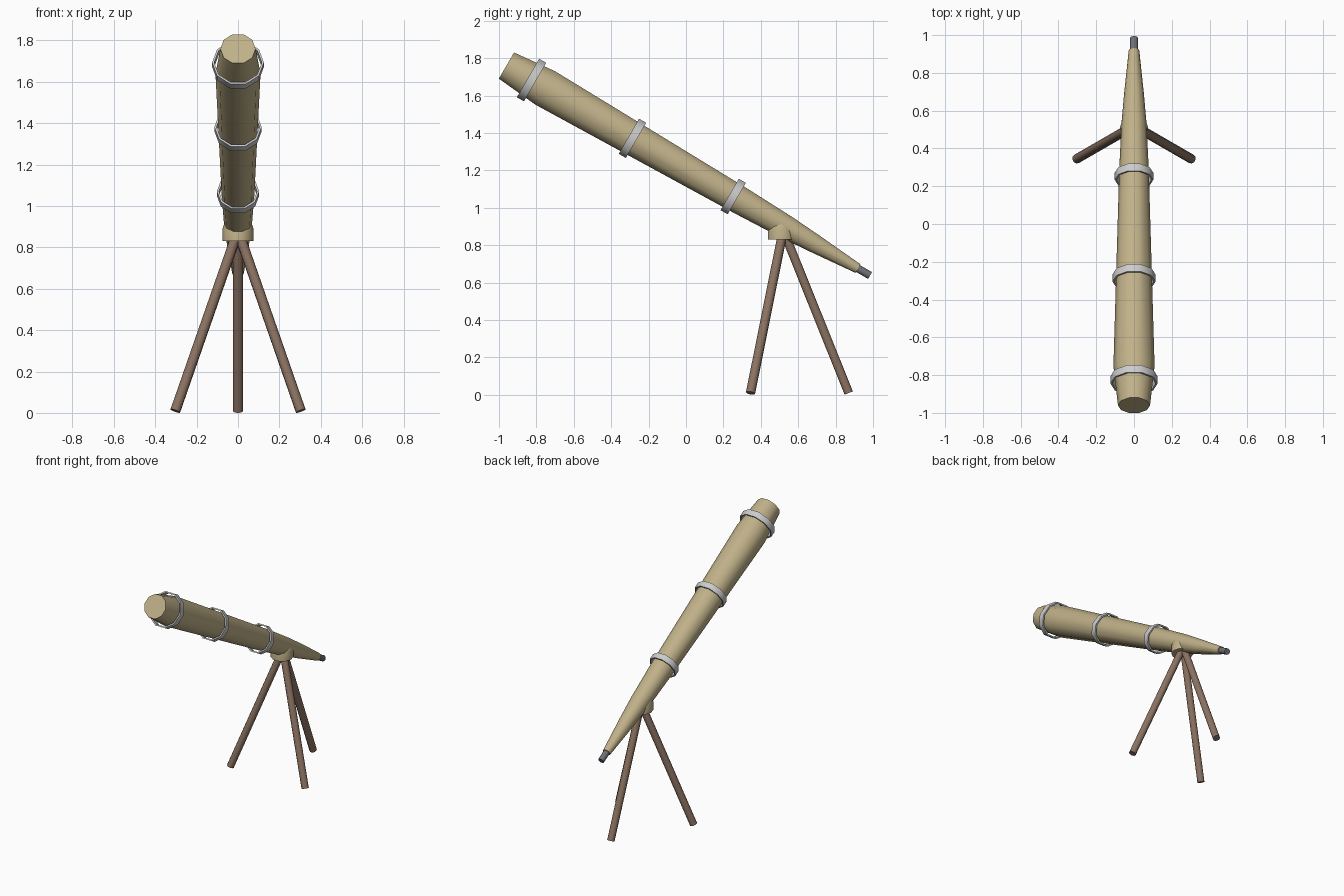
import bpy, bmesh
from math import cos, sin, pi, radians
from mathutils import Vector, Matrix

if "Cube" in bpy.data.objects:
    bpy.data.objects.remove(bpy.data.objects["Cube"])


def material(name, rgb):
    m = bpy.data.materials.new(name)
    m.diffuse_color = (*rgb, 1)
    m.use_nodes = True
    m.node_tree.nodes["Principled BSDF"].inputs["Base Color"].default_value = m.diffuse_color
    return m


BRASS = material("brass", (0.53, 0.44, 0.25))
WOOD = material("wood", (0.26, 0.17, 0.12))
STEEL = material("steel", (0.55, 0.55, 0.58))
DARK = material("dark_metal", (0.16, 0.16, 0.18))


def lathe(name, profile, mat, matrix, sides=10, closed=False):
    """Spin (radius, height) points about local z; open profiles get end caps."""
    bm = bmesh.new()
    rows = [[bm.verts.new((r * cos(2 * pi * i / sides), r * sin(2 * pi * i / sides), h))
             for i in range(sides)] for r, h in profile]
    pairs = list(zip(rows, rows[1:]))
    if closed:
        pairs.append((rows[-1], rows[0]))
    else:
        bm.faces.new(rows[0])
        bm.faces.new(rows[-1])
    for a, b in pairs:
        for i in range(sides):
            j = (i + 1) % sides
            bm.faces.new((a[i], a[j], b[j], b[i]))
    bmesh.ops.recalc_face_normals(bm, faces=bm.faces)
    mesh = bpy.data.meshes.new(name)
    bm.to_mesh(mesh)
    bm.free()
    mesh.materials.append(mat)
    ob = bpy.data.objects.new(name, mesh)
    ob.matrix_world = matrix
    bpy.context.collection.objects.link(ob)
    bpy.ops.object.select_all(action='DESELECT')
    ob.select_set(True)
    bpy.context.view_layer.objects.active = ob
    bpy.ops.object.shade_smooth_by_angle(angle=radians(40))
    return ob


# Optical axis: starts at the front opening and slopes 30 degrees down to the back
axis = Matrix.Translation((0, -0.96, 1.76)) @ Matrix.Rotation(radians(-120), 4, 'X')

# Tapered main tube
lathe("main_tube", [(0.085, 0), (0.109, 0.24), (0.078, 1.45), (0.066, 1.73),
                    (0.052, 1.91), (0.028, 2.17)], BRASS, axis)

# Eyepiece
lathe("eyepiece", [(0.022, 2.15), (0.022, 2.245)], DARK, axis)

# Thin bands standing off the tube
for n, (t, r) in enumerate([(0.155, 0.125), (0.778, 0.114), (1.40, 0.102)], 1):
    w, k = 0.022, 0.01
    lathe(f"tube_band_{n}", [(r, t - w), (r, t + w), (r - k, t + w), (r - k, t - w)],
          STEEL, axis, closed=True)

# Mount that cradles the tube
lathe("mount", [(0.075, 0.83), (0.075, 0.89), (0.060, 0.935), (0.036, 0.957)],
      BRASS, Matrix.Translation((0, 0.51, 0)))

# Tripod legs
top = Vector((0, 0.52, 0.88))
for name, deg in (("back_leg", 90), ("front_leg_left", 210), ("front_leg_right", 330)):
    a = radians(deg)
    foot = Vector((0.35 * cos(a), 0.52 + 0.35 * sin(a), 0.0095))
    d = top - foot
    m = Matrix.Translation(foot) @ d.to_track_quat('Z', 'Y').to_matrix().to_4x4()
    lathe(name, [(0.025, 0), (0.025, d.length)], WOOD, m)
